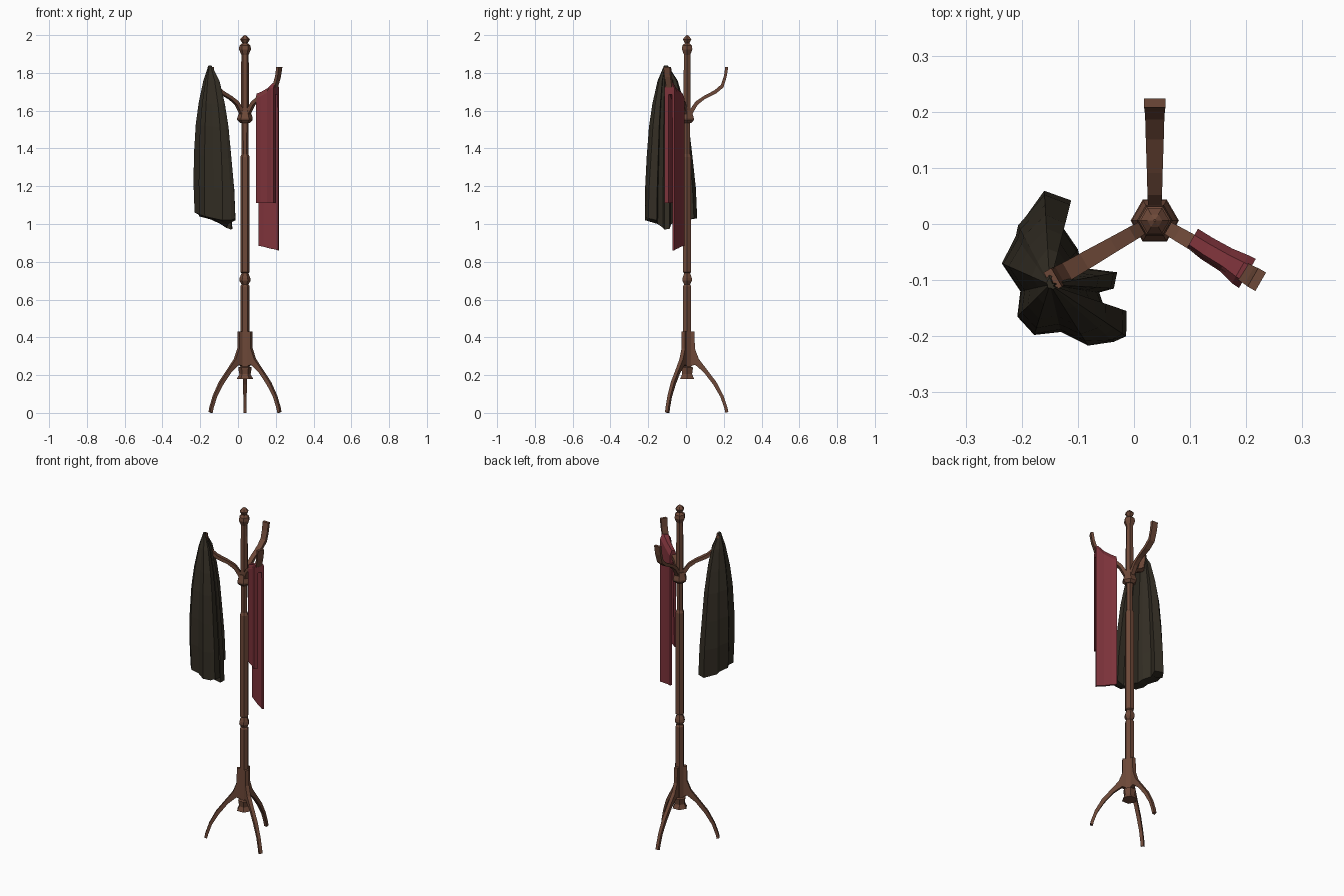
import bpy, bmesh, math

CX, CY = 0.037, 0.006          # axis of the pole
ANGLES = (90, 210, 330)        # directions of arms and legs


def material(name, rgb):
    m = bpy.data.materials.new(name)
    m.diffuse_color = (*rgb, 1)
    return m


WOOD = material("brown_wood", (0.155, 0.066, 0.040))
RED = material("red_wool", (0.22, 0.035, 0.046))
DARK = material("dark_olive_cloth", (0.032, 0.026, 0.017))


def loft(name, rings, mat):
    """Join closed rings of points into a capped, flat shaded solid."""
    bm = bmesh.new()
    vs = [[bm.verts.new(p) for p in ring] for ring in rings]
    n = len(rings[0])
    for a, b in zip(vs, vs[1:]):
        for i in range(n):
            j = (i + 1) % n
            bm.faces.new((a[i], a[j], b[j], b[i]))
    caps = [bm.faces.new(vs[0][::-1]), bm.faces.new(vs[-1])]
    bmesh.ops.triangulate(bm, faces=caps)
    bmesh.ops.recalc_face_normals(bm, faces=bm.faces)
    me = bpy.data.meshes.new(name)
    bm.to_mesh(me)
    bm.free()
    me.materials.append(mat)
    ob = bpy.data.objects.new(name, me)
    bpy.context.collection.objects.link(ob)
    return ob


def polar(angle, r, p, z):
    """Point at distance r along a direction, p sideways, height z."""
    a = math.radians(angle)
    return (CX + r * math.cos(a) - p * math.sin(a),
            CY + r * math.sin(a) + p * math.cos(a), z)


def turned(name, profile, sides=6):
    loft(name, [[polar(360 * i / sides, r, 0, z) for i in range(sides)]
                for r, z in profile], WOOD)


def bracket(name, angle, stations):
    """Curved bar: stations are upper r, z, lower r, z, half width."""
    loft(name, [[polar(angle, r1, -w, z1), polar(angle, r1, w, z1),
                 polar(angle, r2, w, z2), polar(angle, r2, -w, z2)]
                for r1, z1, r2, z2, w in stations], WOOD)


# Turned hexagonal pole, from foot to tip
turned("lower_pole", [(.043, .18), (.030, .205), (.036, .24), (.025, .245),
                      (.025, .67), (.018, .68), (.030, .70), (.028, .715),
                      (.018, .74), (.025, .745), (.025, 1.355), (.018, 1.37),
                      (.019, 1.545)])
turned("arm_collar", [(.026, 1.535), (.041, 1.55), (.041, 1.56), (.028, 1.60)])
turned("upper_pole", [(.022, 1.59), (.022, 1.75), (.019, 1.90)])
turned("finial", [(.019, 1.895), (.032, 1.925), (.029, 1.945), (.014, 1.957),
                  (.026, 1.978), (.013, 1.993), (.002, 2.0)])

# Three hooked arms and three curved legs
ARM = [(.012, 1.600, .018, 1.560, .012), (.026, 1.622, .036, 1.597, .012),
       (.046, 1.650, .055, 1.630, .013), (.085, 1.676, .090, 1.659, .014),
       (.145, 1.708, .152, 1.690, .016), (.180, 1.738, .192, 1.723, .017),
       (.195, 1.785, .209, 1.778, .018), (.202, 1.832, .218, 1.832, .019)]
LEG = [(.039, .430, .010, .430, .011), (.041, .340, .010, .245, .011),
       (.062, .285, .042, .255, .011), (.105, .229, .088, .215, .010),
       (.155, .163, .138, .150, .010), (.192, .092, .176, .085, .009),
       (.213, .030, .197, .025, .009), (.218, .005, .203, 0, .009)]
for n, ang in enumerate(ANGLES, 1):
    bracket(f"arm_{n}", ang, ARM)
    bracket(f"leg_{n}", ang, LEG)

# Scarf folded over the right arm, long end behind
rings = []
for r, top, front, back, low in ((.074, 1.69, -.013, .026, .885),
                                 (.105, 1.70, -.018, .025, .88),
                                 (.145, 1.72, -.020, .026, .87),
                                 (.175, 1.745, -.028, .030, .865),
                                 (.190, 1.745, -.029, .031, .86)):
    gap = front + (.010 if r < .15 else .024)
    section = [(front, 1.11), (front, top - .025), (front * .5, top),
               (back * .5, top + .004), (back, top - .025), (back, low),
               (back - .012, low), (back - .012, top - .06),
               (gap, top - .06), (gap, 1.11)]
    rings.append([polar(330, r, p, z) for p, z in section])
loft("scarf", rings, RED)

# Coat hanging by its collar from the left arm: folded hem outline, x y z
HEM = [(-.160, .060, 1.03), (-.112, .042, 1.03), (-.127, -.005, 1.02),
       (-.100, -.045, 1.01), (-.092, -.078, 1.00), (-.030, -.086, .975),
       (-.036, -.115, .97), (-.062, -.122, .98), (-.052, -.150, 1.00),
       (-.013, -.155, 1.02), (-.014, -.200, 1.03), (-.035, -.211, 1.02),
       (-.080, -.220, 1.02), (-.130, -.194, 1.03), (-.178, -.198, 1.04),
       (-.208, -.165, 1.05), (-.203, -.120, 1.05), (-.236, -.070, 1.06),
       (-.212, -.020, 1.05), (-.208, .000, 1.04)]
AX, AY = -.150, -.108
LEVELS = [(1.0, .92, 1.0), (.8, 1.0, .95), (.6, .98, .84), (.4, .87, .73),
          (.25, .68, .59), (.1, .38, .38), (0, .07, .07)]
coat = []
for t, s_out, s_in in LEVELS:      # t runs from collar (0) to hem (1)
    ring = []
    for x, y, z in HEM:
        dx, dy = x - AX, y - AY
        w = min(1, max(0, .5 + 6 * dx + 3 * dy))   # inner or outer side
        s = s_out * (1 - w) + s_in * w
        ring.append((AX + dx * s, AY + dy * s, 1.84 + (z - 1.84) * t))
    coat.append(ring)
loft("coat", coat, DARK)
